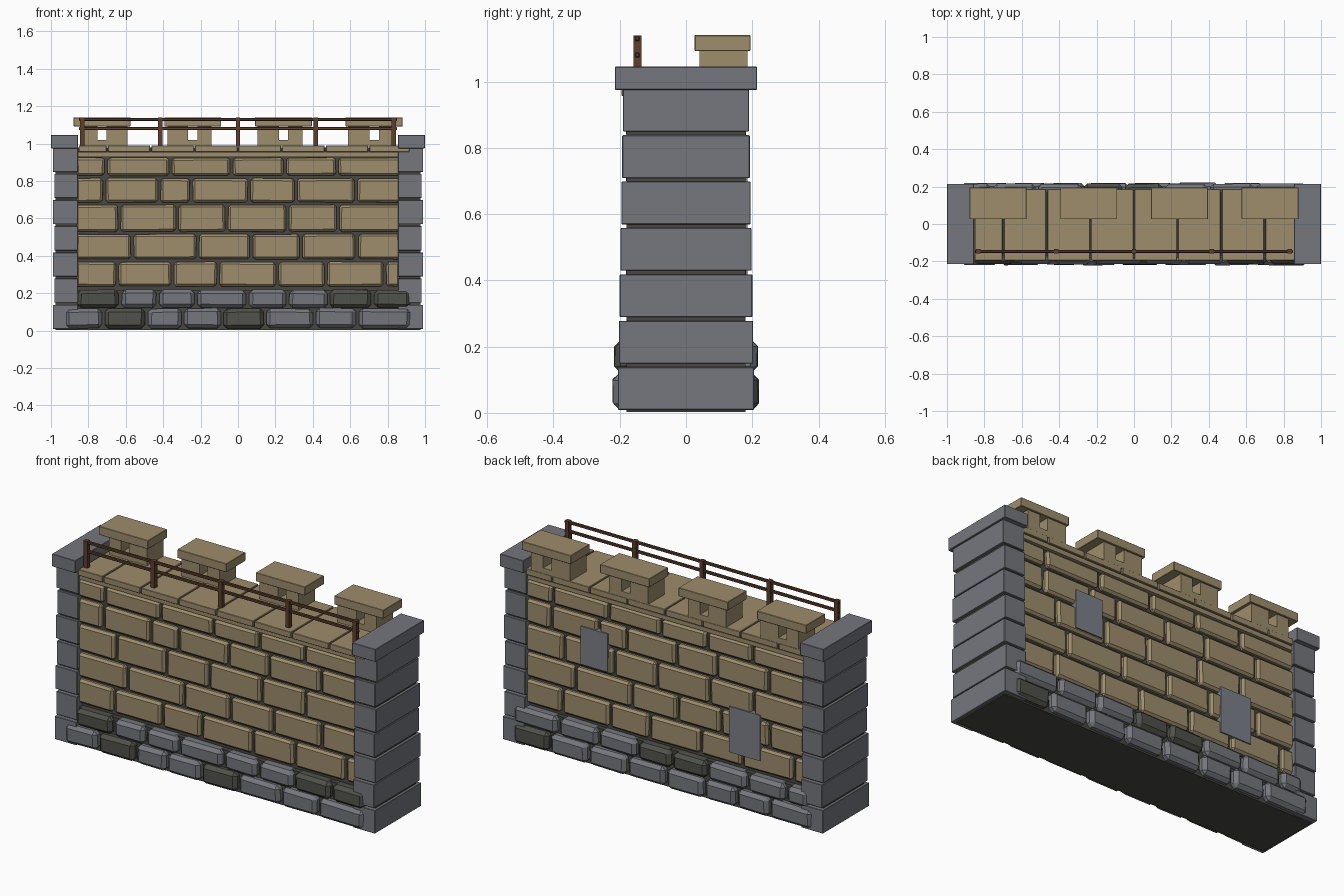
import bpy
import bmesh
import random
from mathutils import Vector

random.seed(4)
if "Cube" in bpy.data.objects:
    bpy.data.objects.remove(bpy.data.objects["Cube"])


def material(name, color):
    mat = bpy.data.materials.new(name)
    mat.use_nodes = True
    mat.diffuse_color = (*color, 1)
    mat.node_tree.nodes["Principled BSDF"].inputs["Base Color"].default_value = (*color, 1)
    return mat


SAND = material("sandstone", (0.34, 0.266, 0.15))
GREY = material("grey stone", (0.178, 0.184, 0.205))
DARK = material("dark stone", (0.08, 0.082, 0.068))
MORTAR = material("mortar", (0.066, 0.063, 0.055))
WOOD = material("brown wood", (0.11, 0.05, 0.026))
PLATE = material("blue grey plate", (0.2, 0.215, 0.25))


class Part:
    """Collects blocks into one named object."""

    def __init__(self, name, *mats):
        self.name, self.mats, self.bm = name, mats, bmesh.new()

    def block(self, x, y, z, bevel=0.0, jitter=0.0, mat=0):
        lo, hi = zip(sorted(x), sorted(y), sorted(z))
        verts = bmesh.ops.create_cube(self.bm, size=1)["verts"]
        for v in verts:
            v.co = Vector(h if c > 0 else l for c, l, h in zip(v.co, lo, hi))
            v.co += Vector(random.uniform(-jitter, jitter) for _ in range(3))
        faces = {f for v in verts for f in v.link_faces}
        for f in faces:
            f.material_index = mat
        if bevel:
            edges = list({e for v in verts for e in v.link_edges})
            bmesh.ops.bevel(self.bm, geom=edges, offset=bevel, segments=1,
                            affect='EDGES', clamp_overlap=True, material=-1)

    def finish(self):
        mesh = bpy.data.meshes.new(self.name)
        self.bm.to_mesh(mesh)
        self.bm.free()
        for m in self.mats:
            mesh.materials.append(m)
        obj = bpy.data.objects.new(self.name, mesh)
        bpy.context.collection.objects.link(obj)
        return obj


# Mortar core behind all the masonry
core = Part("mortar_core", MORTAR)
core.block((-0.86, 0.86), (-0.155, 0.155), (0.2, 0.955))
core.block((-0.86, 0.86), (-0.18, 0.18), (0.003, 0.215))
for s in (-1, 1):
    core.block((s * 0.86, s * 0.975), (-0.18, 0.18), (0.003, 0.98))
core.finish()

# Stacked end pillars with overhanging caps
for name, s in (("left_pillar", 1), ("right_pillar", -1)):
    pillar = Part(name, GREY)
    for i in range(7):
        z = 0.009 + i * 0.14
        w = 0.205 - i * 0.0025
        pillar.block((s * 0.855, s * (0.99 - i % 2 * 0.008)), (-w, w), (z, z + 0.129), 0.002)
    pillar.block((s * 0.855, s), (-0.215, 0.215), (0.975, 1.045), 0.002)
    pillar.finish()

# Sandstone brick courses: inner joints of each course, bottom to top
COURSES = [
    [-0.645, -0.35, -0.105, 0.21, 0.47, 0.785],
    [-0.565, -0.215, 0.07, 0.335, 0.635],
    [-0.635, -0.325, -0.06, 0.265, 0.535],
    [-0.715, -0.42, -0.25, 0.06, 0.31, 0.63],
    [-0.705, -0.36, -0.035, 0.25, 0.53],
]
LEVELS = [(0.236, 0.367), (0.382, 0.516), (0.529, 0.672), (0.686, 0.814), (0.828, 0.924)]
for name, side in (("front_bricks", -1), ("back_bricks", 1)):
    bricks = Part(name, SAND)
    for i, (joints, z) in enumerate(zip(COURSES, LEVELS)):
        ends = sorted([-0.875, 0.875] + [-side * j for j in joints])
        for a, b in zip(ends, ends[1:]):
            bricks.block((a + 0.008, b - 0.008), (side * 0.13, side * 0.179), z, 0.012, 0.002)
    bricks.finish()

# Foundation stones: joints and which stones are dark
FOUNDATION = {
    "front_foundation": (-1, [
        ([-0.93, -0.72, -0.49, -0.295, -0.085, 0.145, 0.41, 0.64, 0.93], (1, 4)),
        ([-0.865, -0.63, -0.43, -0.225, 0.05, 0.265, 0.485, 0.72, 0.93], (0, 6, 7))]),
    "back_foundation": (1, [
        ([-0.93, -0.66, -0.455, -0.255, -0.02, 0.22, 0.46, 0.7, 0.93], (7,)),
        ([-0.9, -0.76, -0.52, -0.275, -0.055, 0.16, 0.4, 0.645, 0.93], (3, 4))]),
}
for name, (side, rows) in FOUNDATION.items():
    stones = Part(name, GREY, DARK)
    for i, (joints, dark) in enumerate(rows):
        z = (0.012, 0.118) if i == 0 else (0.122, 0.218)
        for k, (a, b) in enumerate(zip(joints, joints[1:])):
            stones.block((a + 0.008, b - 0.008), (side * 0.14, side * (0.219 - 0.004 * i)),
                         z, 0.019, 0.003, int(k in dark))
    stones.finish()

# Ledge band and walkway slabs
ledge = Part("ledge_band", SAND)
ledge.block((-0.86, 0.86), (-0.178, 0.178), (0.928, 0.951))
ledge.finish()
walk = Part("walkway_slabs", SAND)
joints = [-0.855] + [i * 0.233 for i in range(-3, 4)] + [0.92]
for a, b in zip(joints, joints[1:]):
    walk.block((a + 0.004, b - 0.004), (-0.194, 0.186), (0.956, 0.99), 0.002)
walk.finish()
joint_fill = Part("walkway_joints", MORTAR)
joint_fill.block((-0.855, 0.855), (-0.174, 0.174), (0.95, 0.978))
joint_fill.finish()

# Battlements: low sill, two uprights with a slot between them, and a cap
for i in range(4):
    x = -0.727 + i * 0.485
    left, right = [(-0.097, 0.137), (-0.135, 0.1), (-0.138, 0.102), (-0.14, 0.1)][i]
    merlon = Part(f"battlement_{i + 1}", SAND)
    merlon.block((x + left, x + right), (0.04, 0.185), (0.985, 1.02))
    merlon.block((x + left, x - 0.025), (0.04, 0.185), (1.02, 1.097))
    merlon.block((x + 0.025, x + right), (0.04, 0.185), (1.02, 1.097))
    merlon.block((x - 0.152, x + 0.152), (0.026, 0.195), (1.092, 1.14), 0.002)
    merlon.finish()

# Wooden guard rail along the front
rail = Part("guard_rail", WOOD)
for i in range(-2, 3):
    x = i * 0.416
    rail.block((x - 0.012, x + 0.012), (-0.159, -0.135), (0.985, 1.139))
for z in (1.13, 1.08):
    rail.block((-0.85, 0.85), (-0.154, -0.14), (z - 0.008, z + 0.008), 0.003)
rail.finish()

# Two flat plates fixed on the back
plates = Part("back_plates", PLATE)
plates.block((0.355, 0.523), (0.15, 0.186), (0.545, 0.758))
plates.block((-0.587, -0.397), (0.15, 0.186), (0.3, 0.555))
plates.finish()
